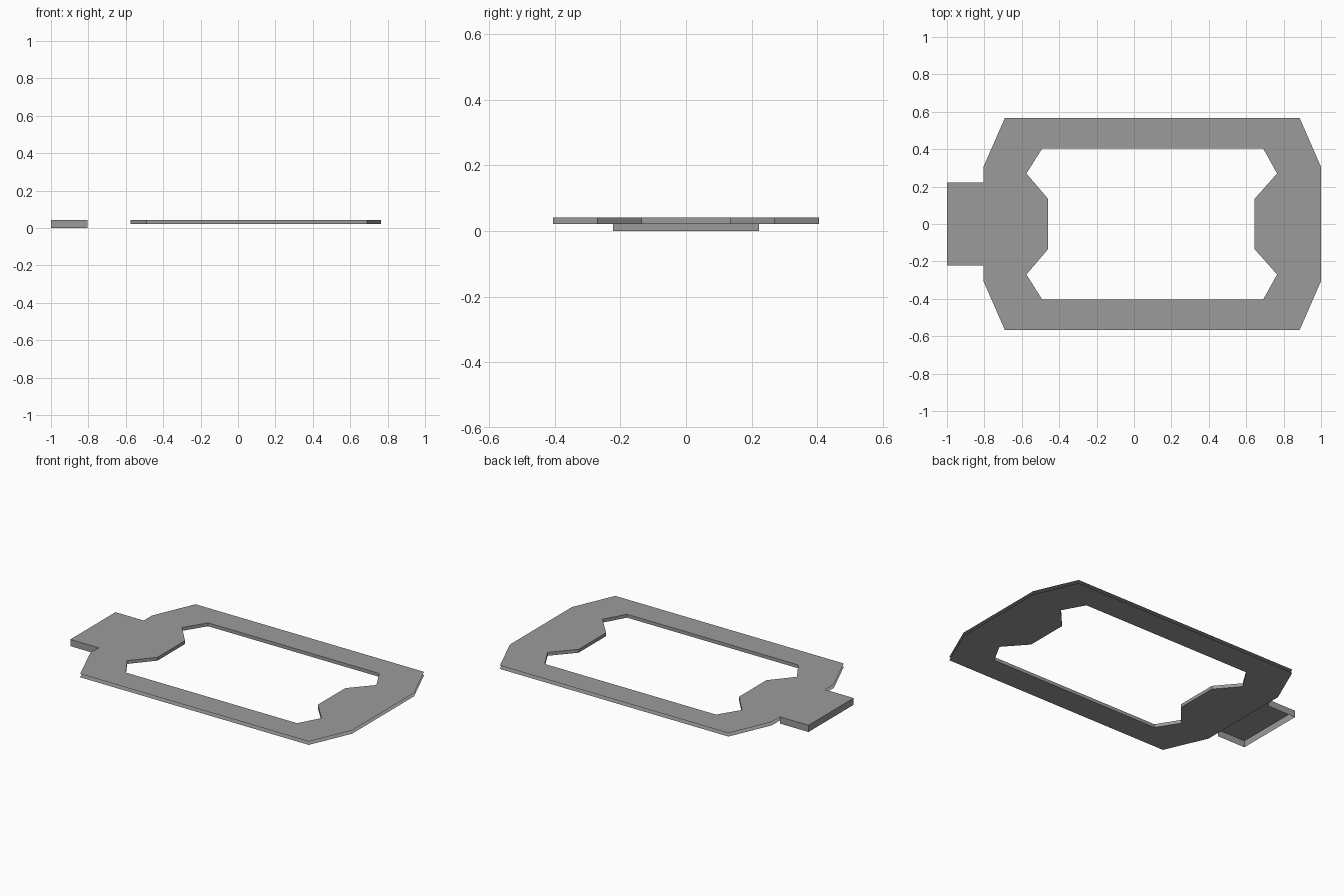
import bpy
import bmesh

cube = bpy.data.objects.get("Cube")
if cube:
    bpy.data.objects.remove(cube, do_unlink=True)

# One plain grey for the whole frame
grey = bpy.data.materials.new("plain_grey")
grey.use_nodes = True
colour = (0.33, 0.33, 0.33, 1)
grey.diffuse_color = colour
grey.node_tree.nodes["Principled BSDF"].inputs["Base Color"].default_value = colour

Z_LOW, Z_MID, Z_TOP = 0.0, 0.021, 0.042

# Half outlines on the +y side, starting and ending on the mirror line
RIM_LEFT = [(1, 0), (1, 0.305), (0.885, 0.568), (-0.69, 0.568), (-0.805, 0.305)]
TAB = [(-0.805, 0.222), (-1, 0.222), (-1, 0)]
OPENING = [(-0.46, 0), (-0.46, 0.135), (-0.575, 0.27), (-0.49, 0.405),
           (0.69, 0.405), (0.765, 0.27), (0.645, 0.135), (0.645, 0)]


def finish(name, bm):
    """Turn the half mesh into an object mirrored across y = 0."""
    mesh = bpy.data.meshes.new(name)
    bm.to_mesh(mesh)
    bm.free()
    mesh.materials.append(grey)
    obj = bpy.data.objects.new(name, mesh)
    bpy.context.collection.objects.link(obj)
    mirror = obj.modifiers.new("Mirror", 'MIRROR')
    mirror.use_axis = (False, True, False)
    mirror.use_clip = True
    return obj


def plate(name, outline, z, face_down=False):
    bm = bmesh.new()
    face = bm.faces.new([bm.verts.new((x, y, z)) for x, y in outline])
    if face_down:
        face.normal_flip()
    finish(name, bm)


def wall(name, path, z0, z1):
    bm = bmesh.new()
    low = [bm.verts.new((x, y, z0)) for x, y in path]
    high = [bm.verts.new((x, y, z1)) for x, y in path]
    for i in range(len(path) - 1):
        bm.faces.new((low[i], low[i + 1], high[i + 1], high[i]))
    finish(name, bm)


# Top sheet runs on over the tab; the lower sheet stops at the frame edge
plate("top_plate", RIM_LEFT + TAB + OPENING, Z_TOP)
plate("bottom_plate", RIM_LEFT + [(-0.805, 0)] + OPENING, Z_MID, face_down=True)

# Wall around the opening, joining both sheets (the outer rim stays open)
wall("opening_wall", OPENING, Z_MID, Z_TOP)

# Deeper skirt around the tab, open underneath
wall("tab_skirt", TAB, Z_LOW, Z_TOP)
